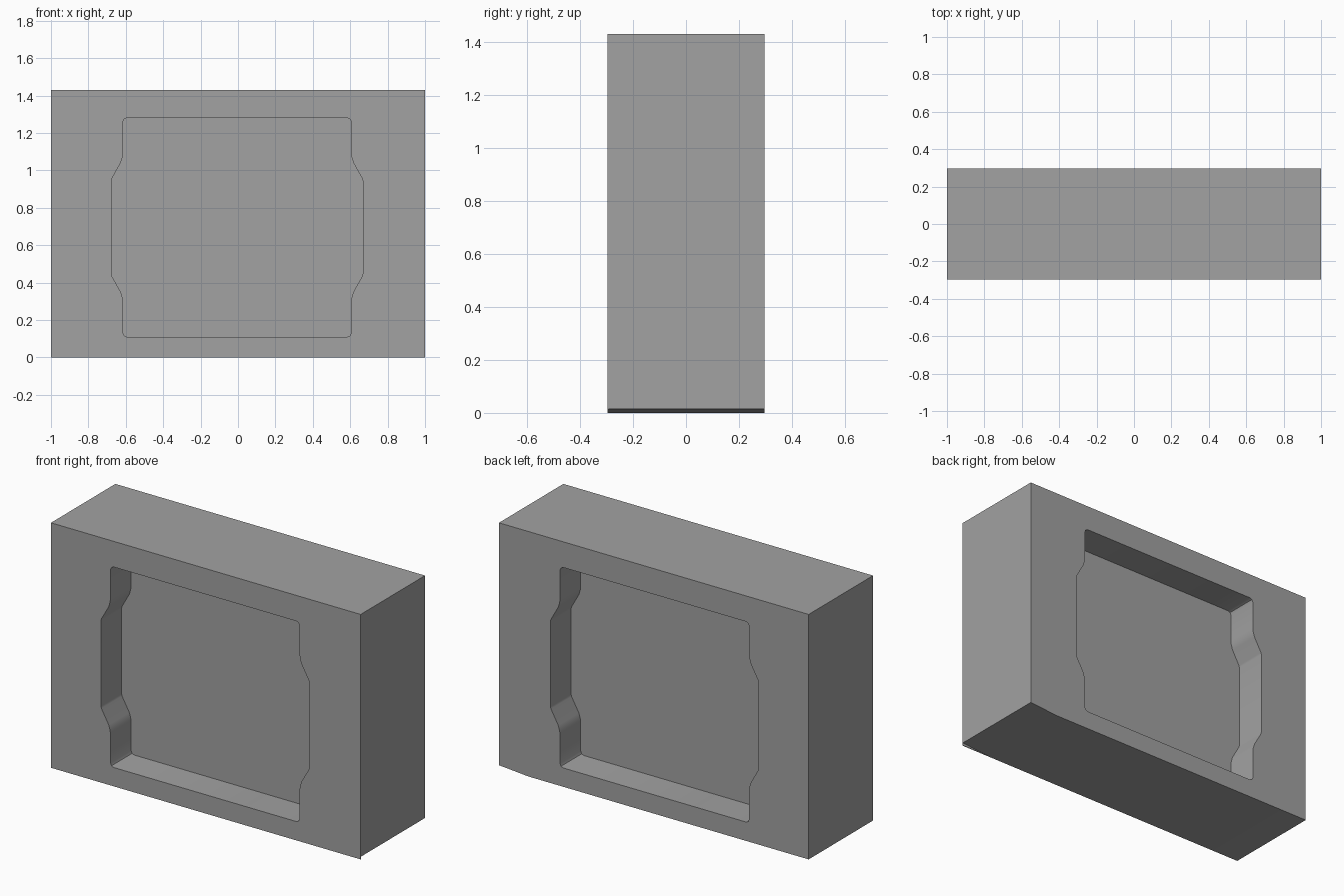
import bpy, bmesh, math

if "Cube" in bpy.data.objects:
    bpy.data.objects.remove(bpy.data.objects["Cube"])

D = 0.297          # half thickness
POCKET = 0.19      # pocket depth
CZ = 0.695         # pocket centre height

grey = bpy.data.materials.new("plain grey")
grey.diffuse_color = (0.36, 0.36, 0.36, 1)
grey.use_nodes = True
grey.node_tree.nodes["Principled BSDF"].inputs["Base Color"].default_value = grey.diffuse_color


def prism(name, outline, y0, y1):
    """Extrude an x-z outline from y0 to y1."""
    bm = bmesh.new()
    face = bm.faces.new([bm.verts.new((x, y0, z)) for x, z in outline])
    ext = bmesh.ops.extrude_face_region(bm, geom=[face])
    verts = [v for v in ext["geom"] if isinstance(v, bmesh.types.BMVert)]
    bmesh.ops.translate(bm, verts=verts, vec=(0, y1 - y0, 0))
    bmesh.ops.recalc_face_normals(bm, faces=bm.faces)
    mesh = bpy.data.meshes.new(name)
    bm.to_mesh(mesh)
    bm.free()
    mesh.materials.append(grey)
    obj = bpy.data.objects.new(name, mesh)
    bpy.context.collection.objects.link(obj)
    return obj


# Block with a shallow rise under the right end
body = prism("block", [(-1, 0), (0.81, 0), (1, 0.015), (1, 1.43), (-1, 1.43)], -D, D)

# Thin lip that keeps the front face square at that corner
prism("front_lip", [(0.81, 0), (1, 0), (1, 0.015)], -D, -D + 0.004)

# Pocket outline: one quarter, mirrored twice
quarter = [(0.672, 0.25), (0.669, 0.262), (0.622, 0.345), (0.613, 0.375), (0.61, 0.405),
           (0.61, 0.565), (0.604, 0.579), (0.59, 0.585)]
half = [(x, -z) for x, z in reversed(quarter)] + quarter
outline = half + [(-x, z) for x, z in reversed(half)]
outline = [(x - 0.005, z + CZ) for x, z in outline]

# Matching pockets cut into the front and back
for name, y0, y1 in (("front_pocket_cutter", -D - 0.1, -D + POCKET),
                     ("back_pocket_cutter", D - POCKET, D + 0.1)):
    cutter = prism(name, outline, y0, y1)
    cutter.hide_render = True
    cutter.hide_set(True)
    mod = body.modifiers.new(name, 'BOOLEAN')
    mod.operation = 'DIFFERENCE'
    mod.solver = 'EXACT'
    mod.object = cutter

# Apply the cuts and smooth the rounded pocket walls
bpy.context.view_layer.objects.active = body
body.select_set(True)
for mod in list(body.modifiers):
    bpy.ops.object.modifier_apply(modifier=mod.name)
for name in ("front_pocket_cutter", "back_pocket_cutter"):
    bpy.data.objects.remove(bpy.data.objects[name])
bpy.ops.object.shade_smooth_by_angle(angle=math.radians(40))
